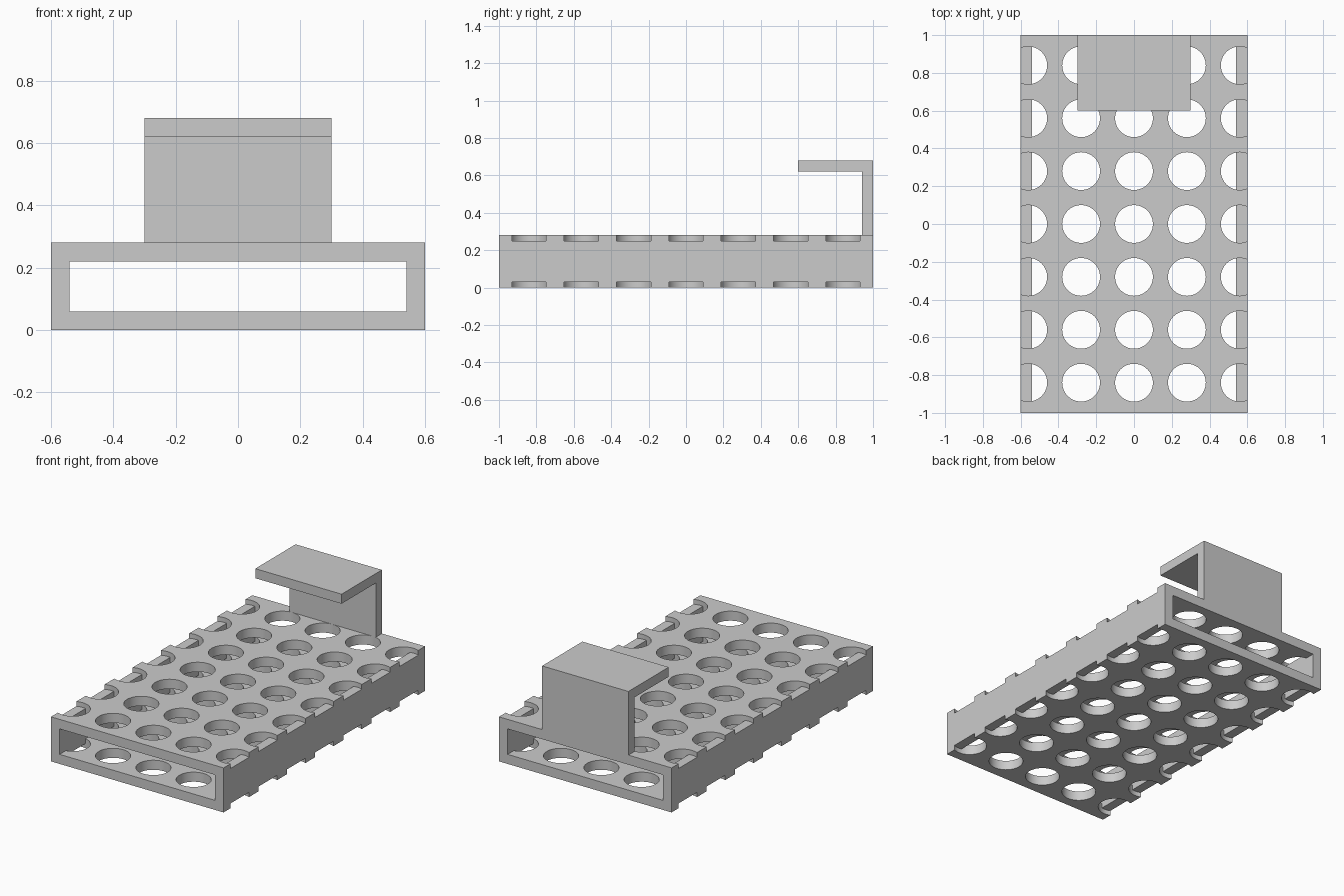
import bpy, bmesh, math
from mathutils import Matrix, Vector

cube = bpy.data.objects.get("Cube")
if cube:
    bpy.data.objects.remove(cube, do_unlink=True)

W, L, H, T = 0.6, 1.0, 0.28, 0.06      # half width, half length, height, wall
PITCH, RADIUS = 0.28, 0.1

grey = bpy.data.materials.new("plain grey")
grey.use_nodes = True
colour = (0.6, 0.6, 0.6, 1)
grey.diffuse_color = colour
grey.node_tree.nodes["Principled BSDF"].inputs["Base Color"].default_value = colour


def add_box(bm, lo, hi):
    lo, hi = Vector(lo), Vector(hi)
    place = Matrix.Translation((lo + hi) / 2) @ Matrix.Diagonal((*(hi - lo), 1))
    bmesh.ops.create_cube(bm, size=1, matrix=place)


def make_object(name, bm):
    bmesh.ops.recalc_face_normals(bm, faces=bm.faces)
    mesh = bpy.data.meshes.new(name)
    bm.to_mesh(mesh)
    bm.free()
    mesh.materials.append(grey)
    ob = bpy.data.objects.new(name, mesh)
    bpy.context.collection.objects.link(ob)
    return ob


def combine(target, other, operation):
    mod = target.modifiers.new(operation.lower(), "BOOLEAN")
    mod.operation, mod.object, mod.solver = operation, other, "EXACT"
    with bpy.context.temp_override(object=target, active_object=target):
        bpy.ops.object.modifier_apply(modifier=mod.name)
    bpy.data.objects.remove(other, do_unlink=True)


# Top and bottom plates
bm = bmesh.new()
for z in (0, H - T):
    add_box(bm, (-W, -L, z), (W, L, z + T))
tray = make_object("perforated_tray", bm)

# Grid of round holes through both plates
bm = bmesh.new()
for i in range(-2, 3):
    for j in range(-3, 4):
        bmesh.ops.create_cone(
            bm, cap_ends=True, segments=64, radius1=RADIUS, radius2=RADIUS,
            depth=1, matrix=Matrix.Translation((i * PITCH, j * PITCH, H / 2)))
holes = make_object("hole_cutter", bm)
holes.hide_render = True
combine(tray, holes, "DIFFERENCE")

# Side walls reach the middle of each plate, leaving shallow edge notches
bm = bmesh.new()
for x in (-W, W - T):
    add_box(bm, (x, -L, T / 2), (x + T, L, H - T / 2))
combine(tray, make_object("side_walls", bm), "UNION")

# Hook at the back: an L profile extruded across
bm = bmesh.new()
profile = [(L, H), (L, 0.68), (0.6, 0.68), (0.6, 0.62), (L - T, 0.62), (L - T, H)]
face = bm.faces.new([bm.verts.new((-0.3, y, z)) for y, z in profile])
side = bmesh.ops.extrude_face_region(bm, geom=[face])
bmesh.ops.translate(bm, vec=(0.6, 0, 0),
                    verts=[v for v in side["geom"] if isinstance(v, bmesh.types.BMVert)])
make_object("back_hook", bm)

# Smooth hole walls with sharp rims
bpy.ops.object.select_all(action="DESELECT")
tray.select_set(True)
bpy.context.view_layer.objects.active = tray
bpy.ops.object.shade_smooth_by_angle(angle=math.radians(30))
